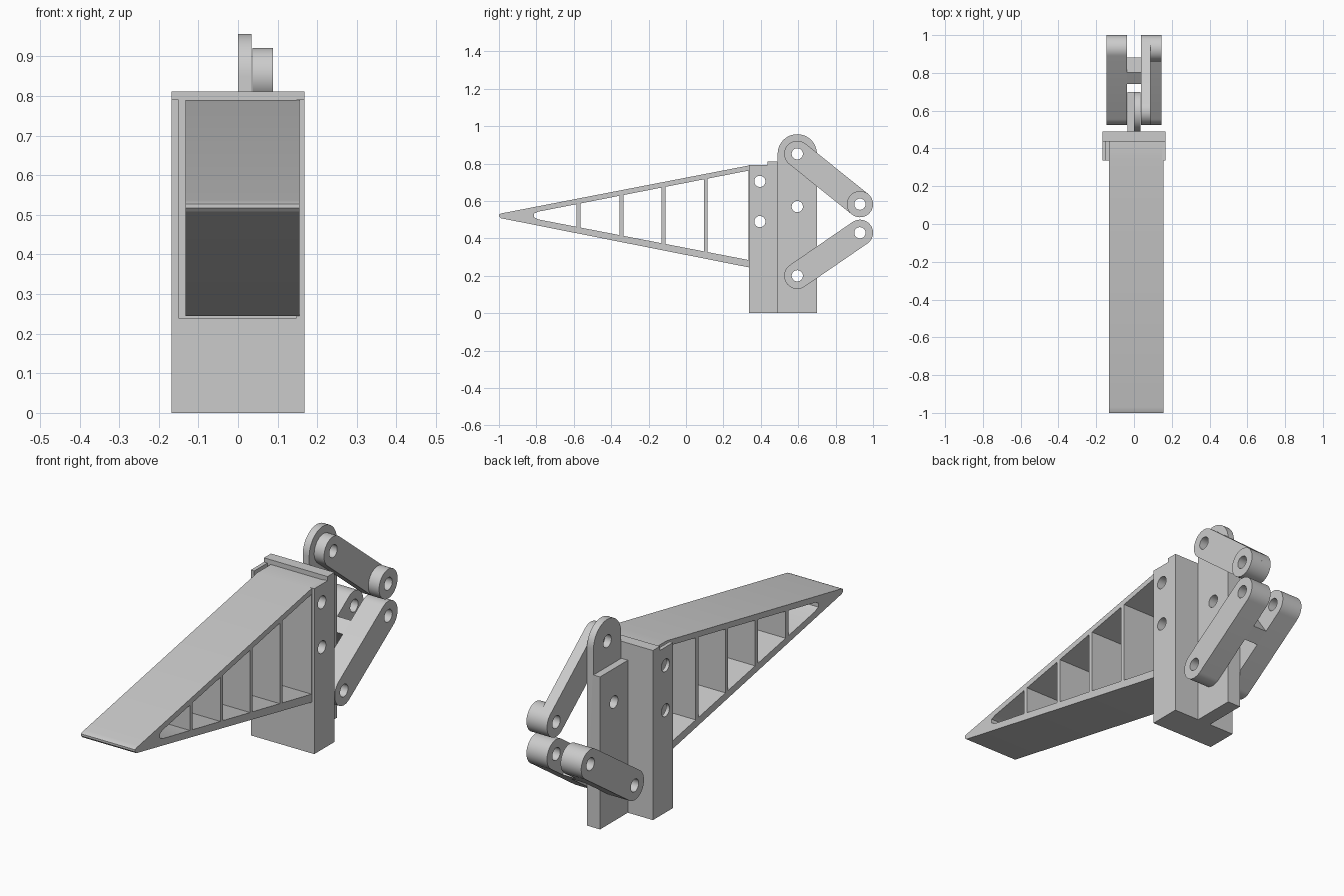
import bpy, bmesh
from math import sin, cos, pi, atan2, radians
from mathutils import Vector

if "Cube" in bpy.data.objects:
    bpy.data.objects.remove(bpy.data.objects["Cube"])


def arc(c, r, a0, a1, n=24):
    return [(c[0] + r * cos(a0 + (a1 - a0) * i / n),
             c[1] + r * sin(a0 + (a1 - a0) * i / n)) for i in range(n + 1)]


def circle(c, r=0.03, n=32):
    return arc(c, r, 0, 2 * pi, n)[:-1]


def capsule(a, b, r):
    t = atan2(b[1] - a[1], b[0] - a[0])
    return arc(b, r, t - pi / 2, t + pi / 2) + arc(a, r, t + pi / 2, t + 3 * pi / 2)


def prism(name, outline, x0, x1, holes=()):
    """Side profile in (y, z), with holes, extruded from x0 to x1."""
    bm = bmesh.new()
    edges = []
    for loop in [outline, *holes]:
        vs = [bm.verts.new((x0, y, z)) for y, z in loop]
        edges += [bm.edges.new((vs[i - 1], vs[i])) for i in range(len(vs))]
    bmesh.ops.triangle_fill(bm, edges=edges, use_beauty=True, use_dissolve=False)
    ext = bmesh.ops.extrude_face_region(bm, geom=bm.faces[:], use_keep_orig=True)
    moved = [g for g in ext["geom"] if isinstance(g, bmesh.types.BMVert)]
    bmesh.ops.translate(bm, verts=moved, vec=(x1 - x0, 0, 0))
    bmesh.ops.recalc_face_normals(bm, faces=bm.faces[:])
    me = bpy.data.meshes.new(name)
    bm.to_mesh(me)
    bm.free()
    ob = bpy.data.objects.new(name, me)
    bpy.context.collection.objects.link(ob)
    return ob


def rect(y0, y1, z0, z1):
    return [(y0, z0), (y1, z0), (y1, z1), (y0, z1)]


def activate(ob):
    bpy.ops.object.select_all(action='DESELECT')
    ob.select_set(True)
    bpy.context.view_layer.objects.active = ob


def cut(ob, profile, x0, x1):
    cutter = prism("cutter", profile, x0, x1)
    cutter.hide_render = True
    mod = ob.modifiers.new("cut", 'BOOLEAN')
    mod.operation, mod.solver, mod.object = 'DIFFERENCE', 'EXACT', cutter
    activate(ob)
    bpy.ops.object.modifier_apply(modifier=mod.name)
    bpy.data.objects.remove(cutter)


# Mounting block with a pocket open to the front and top
bolts = [(0.395, 0.705), (0.395, 0.49)]
bolt_holes = [circle(c) for c in bolts]
block = prism("mounting_block",
              [(0.337, 0), (0.49, 0), (0.49, 0.812), (0.437, 0.812), (0.437, 0.792), (0.337, 0.792)],
              -0.168, 0.168, bolt_holes)
cut(block, rect(0.2, 0.437, 0.24, 0.9), -0.15, 0.148)

# Hollow wedge: sloped skins, vertical ribs, solid root in the pocket
top = lambda y: 0.585 + 0.195 * (y + 0.575)
bot = lambda y: 0.46 - 0.193 * (y + 0.575)
ribs = [-0.575, -0.345, -0.12, 0.105]
h = 0.01
windows = [[(-0.812, 0.513), (-0.79, bot(-0.79)), (ribs[0] - h, bot(ribs[0] - h)),
            (ribs[0] - h, top(ribs[0] - h)), (-0.79, top(-0.79)), (-0.812, 0.533)]]
for a, b in zip(ribs, ribs[1:] + [0.345]):
    a, b = a + h, b - h
    windows.append([(a, bot(a)), (b, bot(b)), (b, top(b)), (a, top(a))])
prism("wedge",
      [(-1, 0.518), (-0.99, 0.508), (0.337, 0.245), (0.436, 0.245), (0.436, 0.79),
       (0.337, 0.79), (-0.97, 0.537), (-0.99, 0.533), (-1, 0.528)],
      -0.132, 0.155, windows + bolt_holes)

# Rear tongue with a rounded half-thickness lug on top
up_a, up_b = (0.595, 0.852), (0.93, 0.583)
low_a, low_b = (0.595, 0.2), (0.93, 0.43)
tongue = prism("rear_tongue",
               [(0.49, 0), (0.70, 0)] + arc(up_a, 0.105, 0, pi),
               -0.035, 0.034, [circle(c) for c in (up_a, (0.595, 0.57), low_a)])
cut(tongue, rect(0.4, 0.8, 0.73, 1.1), -0.1, 0.0)

# Upper link with a boss on its free end
prism("upper_link", capsule(up_a, up_b, 0.07), 0.036, 0.088, [circle(up_a), circle(up_b)])
prism("upper_link_boss", circle(up_b, 0.07, 48), 0.088, 0.145, [circle(up_b)])

# Lower link: two arms joined by a crossbar
for side, x0 in (("left", -0.145), ("right", 0.036)):
    prism("lower_link_" + side, capsule(low_a, low_b, 0.07), x0, x0 + 0.109,
          [circle(low_a), circle(low_b)])
u = (Vector(low_b) - Vector(low_a)).normalized()
n = Vector((-u.y, u.x)) * 0.07
s, e = Vector(low_a) + u * 0.225, Vector(low_a) + u * 0.30
prism("lower_link_crossbar", [tuple(p) for p in (s - n, e - n, e + n, s + n)], -0.036, 0.036)

# Smooth curved walls, keep edges sharp
for ob in bpy.context.collection.objects[:]:
    activate(ob)
    bpy.ops.object.shade_smooth_by_angle(angle=radians(25))
